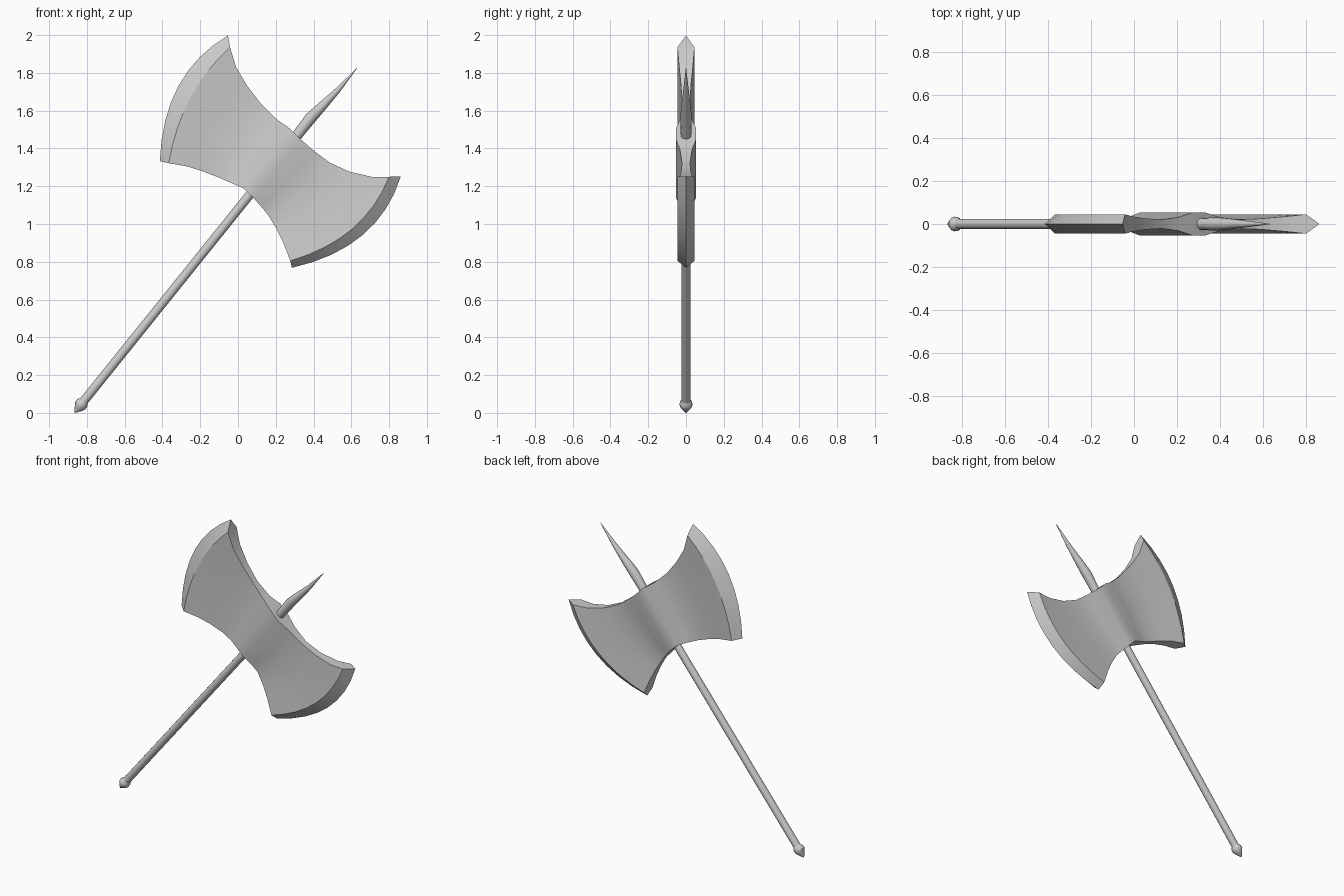
import bpy, bmesh, math
from mathutils import Vector

if "Cube" in bpy.data.objects:
    bpy.data.objects.remove(bpy.data.objects["Cube"])

ACROSS = Vector((0.774, 0, -0.633))   # direction across the head, square to the handle


def finish(bm, name, angle=30):
    bmesh.ops.remove_doubles(bm, verts=bm.verts, dist=0.0005)
    bmesh.ops.recalc_face_normals(bm, faces=bm.faces)
    mesh = bpy.data.meshes.new(name)
    bm.to_mesh(mesh)
    bm.free()
    ob = bpy.data.objects.new(name, mesh)
    bpy.context.collection.objects.link(ob)
    bpy.ops.object.select_all(action='DESELECT')
    ob.select_set(True)
    bpy.context.view_layer.objects.active = ob
    bpy.ops.object.shade_smooth_by_angle(angle=math.radians(angle))
    return ob


def rod(name, stations, sides=12):
    """Round bar through (x, z, radius) stations, capped at both ends."""
    bm = bmesh.new()
    rings = []
    for x, z, r in stations:
        ring = []
        for i in range(sides):
            a = 2 * math.pi * i / sides
            ring.append(bm.verts.new(Vector((x, 0, z)) + ACROSS * r * math.cos(a)
                                     + Vector((0, r * math.sin(a), 0))))
        rings.append(ring)
    for a, b in zip(rings, rings[1:]):
        for i in range(sides):
            j = (i + 1) % sides
            bm.faces.new((a[i], a[j], b[j], b[i]))
    bm.faces.new(rings[0])
    bm.faces.new(rings[-1])
    return finish(bm, name, 35)


# Handle, pommel and top spike
rod("handle", [(-0.825, 0.052, 0.024), (0.309, 1.462, 0.024)])
rod("pommel", [(-0.865, 0.002, 0.003), (-0.846, 0.024, 0.023), (-0.835, 0.040, 0.034),
               (-0.824, 0.053, 0.033), (-0.814, 0.066, 0.023)])
rod("spike", [(0.28, 1.425, 0.026), (0.325, 1.485, 0.028), (0.385, 1.562, 0.031),
              (0.435, 1.613, 0.026), (0.525, 1.705, 0.015), (0.63, 1.825, 0.001)])

# Double-bladed head: top x, top z, bottom x, bottom z, half thickness, outward bow
HEAD = [
    (-0.053, 1.998, -0.414, 1.333, 0.000, -0.105),
    (-0.042, 1.935, -0.367, 1.322, 0.045, -0.062),
    (-0.010, 1.830, -0.270, 1.305, 0.036, -0.050),
    (0.050, 1.730, -0.190, 1.280, 0.026, -0.035),
    (0.127, 1.630, -0.100, 1.245, 0.021, -0.020),
    (0.210, 1.550, -0.030, 1.215, 0.032, -0.010),
    (0.275, 1.505, 0.030, 1.188, 0.054, 0.0),
    (0.330, 1.450, 0.080, 1.140, 0.054, 0.0),
    (0.395, 1.393, 0.120, 1.095, 0.032, 0.010),
    (0.485, 1.325, 0.158, 1.050, 0.021, 0.020),
    (0.590, 1.277, 0.200, 0.980, 0.025, 0.040),
    (0.707, 1.250, 0.240, 0.900, 0.035, 0.060),
    (0.800, 1.250, 0.277, 0.805, 0.045, 0.085),
    (0.862, 1.252, 0.285, 0.768, 0.000, 0.110),
]
ROWS = 8
bm = bmesh.new()
sheets = []
for side in (-1, 1):
    sheet = []
    for tx, tz, bx, bz, half, bow in HEAD:
        top, bottom = Vector((tx, side * half, tz)), Vector((bx, side * half, bz))
        sheet.append([bm.verts.new(bottom.lerp(top, k / ROWS)
                                   + ACROSS * bow * 4 * k / ROWS * (1 - k / ROWS))
                      for k in range(ROWS + 1)])
    for a, b in zip(sheet, sheet[1:]):
        for k in range(ROWS):
            bm.faces.new((a[k], b[k], b[k + 1], a[k + 1]))
    sheets.append(sheet)
# Rims joining the front and back sheets
front, back = sheets
for k in (0, ROWS):
    for i in range(len(HEAD) - 1):
        bm.faces.new((front[i][k], front[i + 1][k], back[i + 1][k], back[i][k]))
finish(bm, "axe_head", 30)
